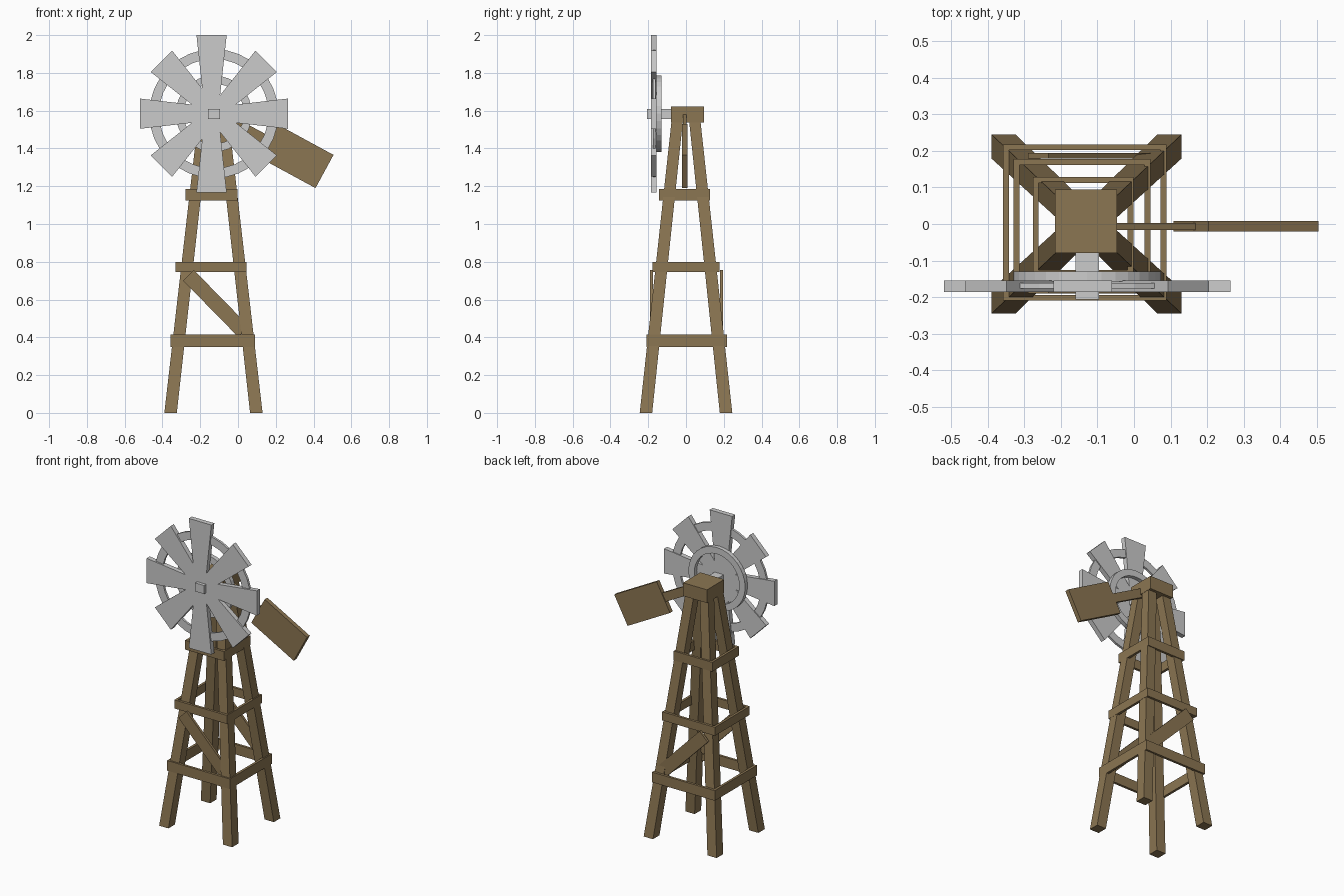
import bpy, math
from mathutils import Vector

if "Cube" in bpy.data.objects:
    bpy.data.objects.remove(bpy.data.objects["Cube"])

CX = -0.13                    # tower axis
HUB = Vector((-0.128, 0, 1.584))

wood = bpy.data.materials.new("wood")
wood.diffuse_color = (0.26, 0.18, 0.085, 1)
wood.use_nodes = True
wood.node_tree.nodes["Principled BSDF"].inputs["Base Color"].default_value = wood.diffuse_color


def mesh(name, verts, faces, mat=None):
    me = bpy.data.meshes.new(name)
    me.from_pydata([tuple(v) for v in verts], [], faces)
    ob = bpy.data.objects.new(name, me)
    bpy.context.collection.objects.link(ob)
    if mat:
        me.materials.append(mat)
    return ob


def prism(name, a, b, mat=None):
    """Solid between two matching loops of points."""
    n = len(a)
    faces = [tuple(range(n))[::-1], tuple(range(n, 2 * n))]
    faces += [(i, (i + 1) % n, n + (i + 1) % n, n + i) for i in range(n)]
    return mesh(name, list(a) + list(b), faces, mat)


def box(name, x0, x1, y0, y1, z0, z1, mat=None):
    rect = [(x0, y0), (x1, y0), (x1, y1), (x0, y1)]
    return prism(name, [(x, y, z0) for x, y in rect], [(x, y, z1) for x, y in rect], mat)


def plate(name, xz, y0, y1, mat=None):
    """Front-facing outline given thickness along y."""
    return prism(name, [(x, y0, z) for x, z in xz][::-1], [(x, y1, z) for x, z in xz][::-1], mat)


def plank(name, p, q, w, y0, y1, mat):
    """Plank in the xz plane running from p to q."""
    p, q = Vector(p), Vector(q)
    d = (q - p).normalized() * w / 2
    s = Vector((-d.y, d.x))
    return plate(name, [p - s, q - s, q + s, p + s], y0, y1, mat)


def ring(name, r0, r1, y0, y1, n=32):
    verts, faces = [], []
    for i in range(n):
        a = 2 * math.pi * i / n
        for r, y in ((r0, y0), (r1, y0), (r1, y1), (r0, y1)):
            verts.append((HUB.x + r * math.cos(a), y, HUB.z + r * math.sin(a)))
        j = (i + 1) % n
        faces += [(4 * i + k, 4 * j + k, 4 * j + (k + 1) % 4, 4 * i + (k + 1) % 4) for k in range(4)]
    return mesh(name, verts, faces)


# Four leaning legs with level ends
for sx, nx in ((-1, "left"), (1, "right")):
    for sy, ny in ((-1, "front"), (1, "back")):
        def foot(ox, oy, w, z):
            pts = [(ox - w, oy - w), (ox, oy - w), (ox, oy), (ox - w, oy)]
            pts = pts if sx * sy > 0 else pts[::-1]
            return [(CX + sx * x, sy * y, z) for x, y in pts]
        prism(f"{ny}_{nx}_leg", foot(0.26, 0.245, 0.066, 0), foot(0.08, 0.075, 0.06, 1.56), wood)

# Three frames of horizontal boards around the legs
T = 0.016
for lvl, (x0, x1, y0, y1, z0, z1) in enumerate((
        (-0.358, 0.089, -0.21, 0.218, 0.35, 0.415),
        (-0.33, 0.045, -0.177, 0.178, 0.745, 0.80),
        (-0.277, -0.002, -0.142, 0.128, 1.125, 1.185)), 1):
    box(f"front_board_{lvl}", x0, x1, y0, y0 + T, z0, z1, wood)
    box(f"back_board_{lvl}", x0, x1, y1 - T, y1, z0, z1, wood)
    box(f"left_board_{lvl}", x0, x0 + T, y0 + T, y1 - T, z0, z1, wood)
    box(f"right_board_{lvl}", x1 - T, x1, y0 + T, y1 - T, z0, z1, wood)

# Diagonal braces on front and back
for name, y0 in (("front_brace", -0.19), ("back_brace", 0.179)):
    plank(name, (-0.262, 0.728), (0.03, 0.43), 0.08, y0, y0 + T, wood)

# Cap block and tail vane
box("cap", -0.216, -0.046, -0.08, 0.095, 1.538, 1.623, wood)
plank("tail_arm", (-0.08, 1.566), (0.18, 1.427), 0.055, -0.017, 0.003, wood)
plank("tail_vane", (0.156, 1.442), (0.458, 1.278), 0.2, -0.02, 0.008, wood)

# Wheel: shaft, two rings and eight flared blades
box("shaft", HUB.x - 0.032, HUB.x + 0.032, -0.207, -0.07, 1.555, 1.61)
ring("outer_ring", 0.29, 0.342, -0.176, -0.161)
ring("inner_ring", 0.16, 0.202, -0.158, -0.13)
for i in range(8):
    a = i * math.pi / 4
    length = (0.392, 0.392, 0.417, 0.392)[i % 4]
    d, s = Vector((math.cos(a), math.sin(a))), Vector((-math.sin(a), math.cos(a)))
    c = Vector((HUB.x, HUB.z))
    if i % 4 == 2:
        c.x -= 0.012
    pts = [c + d * 0.02 - s * 0.037, c + d * length - s * 0.08,
           c + d * length + s * 0.08, c + d * 0.02 + s * 0.037]
    plate(f"blade_{i + 1}", pts, -0.186, -0.155)
